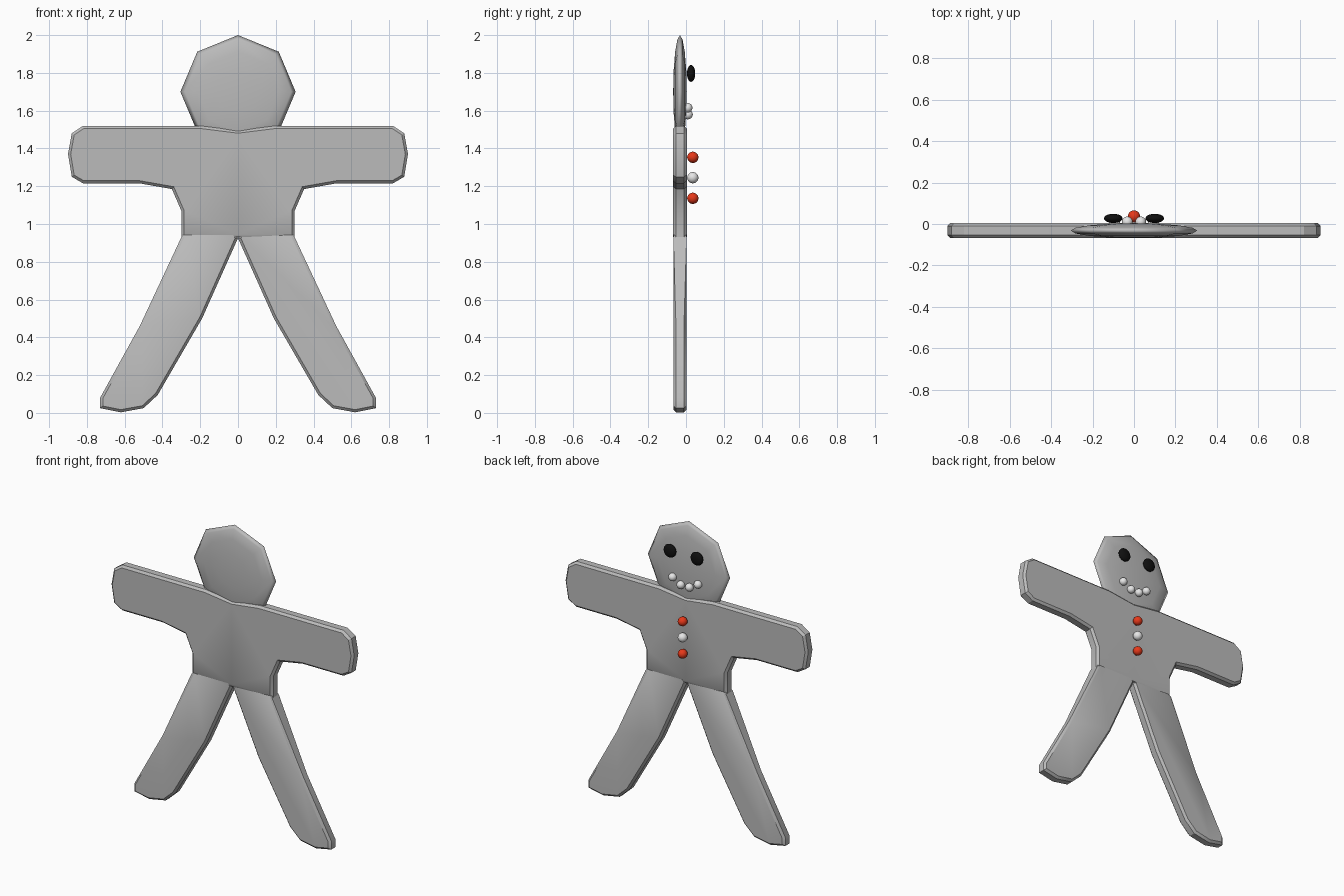
import bpy, bmesh, math
from mathutils import Matrix, Vector

cube = bpy.data.objects.get("Cube")
if cube:
    bpy.data.objects.remove(cube, do_unlink=True)


def material(name, r, g, b):
    m = bpy.data.materials.new(name)
    m.use_nodes = True
    m.diffuse_color = (r, g, b, 1)
    m.node_tree.nodes["Principled BSDF"].inputs["Base Color"].default_value = (r, g, b, 1)
    return m


DOUGH = material("dough grey", 0.5, 0.5, 0.5)
BLACK = material("eye black", 0.005, 0.005, 0.005)
WHITE = material("icing white", 0.8, 0.8, 0.8)
RED = material("button red", 0.8, 0.04, 0.01)
MID = -0.032


def finish(name, bm, mat, angle):
    bmesh.ops.recalc_face_normals(bm, faces=bm.faces)
    mesh = bpy.data.meshes.new(name)
    bm.to_mesh(mesh)
    bm.free()
    mesh.materials.append(mat)
    ob = bpy.data.objects.new(name, mesh)
    bpy.context.collection.objects.link(ob)
    bpy.ops.object.select_all(action="DESELECT")
    ob.select_set(True)
    bpy.context.view_layer.objects.active = ob
    bpy.ops.object.shade_smooth_by_angle(angle=math.radians(angle))
    return ob


def slab(name, outline, half):
    """Flat cookie piece with chamfered front and back rims."""
    bm = bmesh.new()
    face = bm.faces.new([bm.verts.new((x, MID - half, z)) for x, z in outline])
    ext = bmesh.ops.extrude_face_region(bm, geom=[face])
    for v in ext["geom"]:
        if isinstance(v, bmesh.types.BMVert):
            v.co.y = MID + half
    rims = [e for e in bm.edges if abs(e.verts[0].co.y - e.verts[1].co.y) < 1e-5]
    bmesh.ops.bevel(bm, geom=rims, offset=0.014, segments=1, affect="EDGES")
    return finish(name, bm, DOUGH, 30)


def ball(name, centre, radii, mat, segs=16, rings=10, angle=180):
    """Ellipsoid whose poles point to the front and back."""
    bm = bmesh.new()
    place = (Matrix.Translation(Vector(centre)) @ Matrix.Diagonal((*radii, 1))
             @ Matrix.Rotation(math.pi / 2, 4, "X"))
    bmesh.ops.create_uvsphere(bm, u_segments=segs, v_segments=rings, radius=1, matrix=place)
    return finish(name, bm, mat, angle)


# Torso with both arms
half = [(0.2, 1.52), (0.82, 1.52), (0.88, 1.48), (0.9, 1.37), (0.88, 1.25), (0.82, 1.215),
        (0.52, 1.215), (0.35, 1.185), (0.3, 1.07), (0.3, 0.93)]
slab("torso_and_arms", [(0, 1.495)] + half + [(0, 0.93)] + [(-x, z) for x, z in reversed(half)], 0.036)

# Splayed legs, tucked into the torso at the top
leg = [(0.02, 0.96), (0.285, 0.96), (0.3, 0.93), (0.52, 0.46), (0.73, 0.08), (0.73, 0.025),
       (0.62, 0.003), (0.5, 0.025), (0.425, 0.095), (0.19, 0.5), (0, 0.925)]
for side, s in (("left", 1), ("right", -1)):
    slab(side + "_leg", [(s * x, z) for x, z in leg], 0.035)

# Flattened eight-sided head
ball("head", (0, MID, 1.7), (0.305, 0.036, 0.3), DOUGH, 8, 8)

# Face and buttons on the decorated side
for side, s in (("left", 1), ("right", -1)):
    ball(side + "_eye", (s * 0.1, 0.027, 1.797), (0.045, 0.022, 0.045), BLACK)
    ball(side + "_mouth_corner", (s * 0.094, 0.008, 1.615), (0.026,) * 3, WHITE)
    ball(side + "_mouth_middle", (s * 0.032, 0.01, 1.58), (0.026,) * 3, WHITE)
for name, z, mat in (("top", 1.353, RED), ("middle", 1.245, WHITE), ("bottom", 1.136, RED)):
    ball(name + "_button", (0, 0.036, z), (0.03,) * 3, mat)
